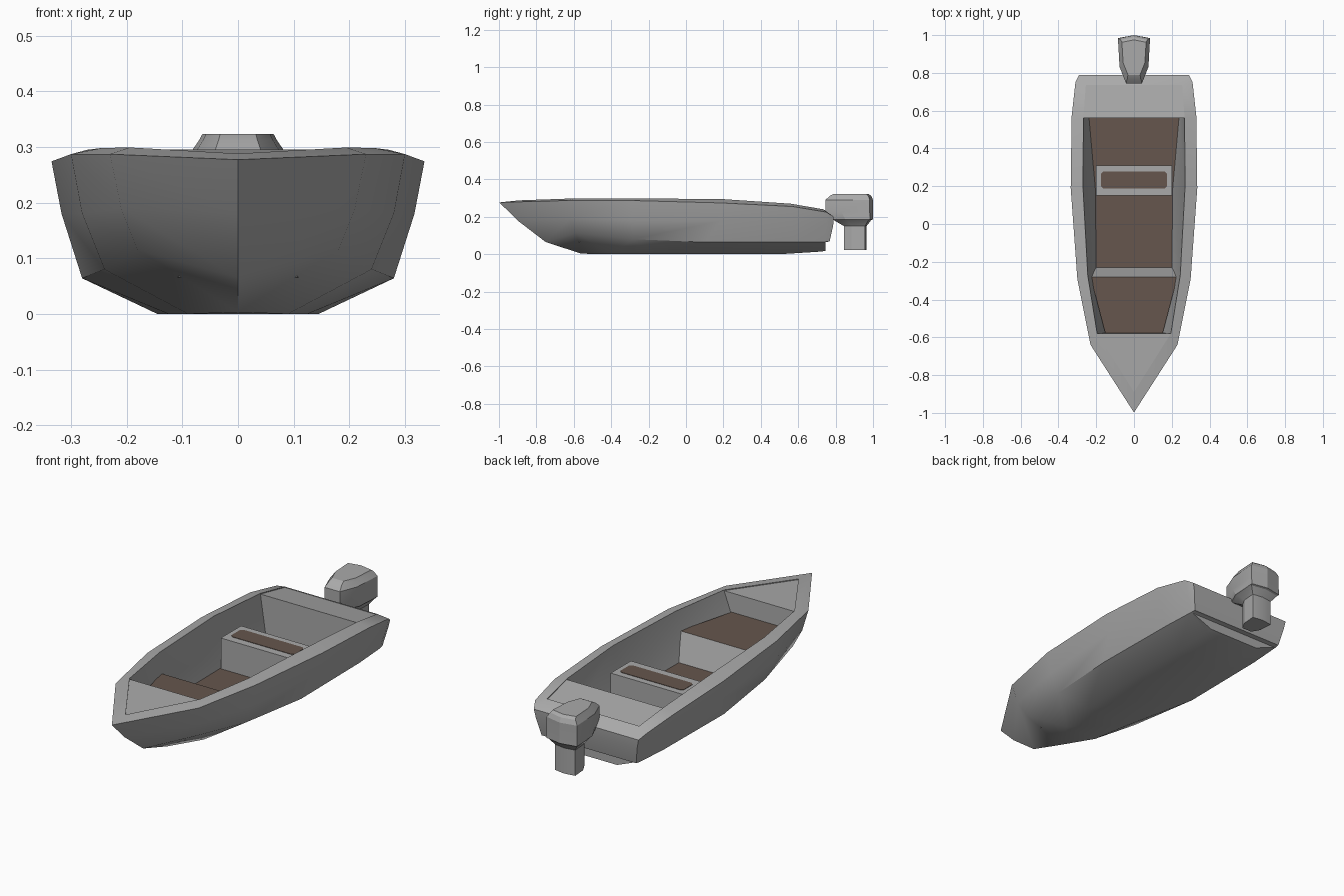
import bpy, bmesh, math

cube = bpy.data.objects.get("Cube")
if cube:
    bpy.data.objects.remove(cube, do_unlink=True)


def material(name, rgb):
    m = bpy.data.materials.new(name)
    m.use_nodes = True
    m.diffuse_color = (*rgb, 1)
    m.node_tree.nodes["Principled BSDF"].inputs["Base Color"].default_value = (*rgb, 1)
    return m


GREY = material("painted_grey", (0.4, 0.4, 0.4))
BROWN = material("brown_lining", (0.132, 0.094, 0.075))


def finish(bm, name, mats, smooth=None):
    bmesh.ops.remove_doubles(bm, verts=bm.verts, dist=0.0005)
    bmesh.ops.recalc_face_normals(bm, faces=bm.faces)
    me = bpy.data.meshes.new(name)
    bm.to_mesh(me)
    bm.free()
    ob = bpy.data.objects.new(name, me)
    bpy.context.collection.objects.link(ob)
    for m in mats:
        me.materials.append(m)
    if smooth:
        bpy.ops.object.select_all(action="DESELECT")
        ob.select_set(True)
        bpy.context.view_layer.objects.active = ob
        bpy.ops.object.shade_smooth_by_angle(angle=math.radians(smooth))
    return ob


def face(bm, pts, mat=0):
    # skip repeated corners so that pointed ends become triangles
    unique = [p for i, p in enumerate(pts) if p not in pts[:i]]
    if len(unique) > 2:
        bm.faces.new([bm.verts.new(p) for p in unique]).material_index = mat


def flip(p):
    return (-p[0] if p[0] else 0, p[1], p[2])


def span(bm, a, b, mat=0):
    # panel across the boat between two mirrored pairs of points
    face(bm, [a, flip(a), flip(b), b], mat)


def skin(bm, line_a, line_b):
    # strip along both sides between two lengthwise lines
    for i in range(len(line_a) - 1):
        quad = [line_a[i], line_a[i + 1], line_b[i + 1], line_b[i]]
        face(bm, quad)
        face(bm, [flip(p) for p in quad])


# Hull: lengthwise lines from bow to stern, half width only
bottom = [(0, -.56, .003), (.09, -.4, 0), (.125, -.2, 0), (.145, .19, 0),
          (.145, .5, 0), (.14, .72, .014), (.14, .745, .018)]
chine = [(0, -.75, .065), (.18, -.59, .115), (.24, -.28, .08), (.28, .1, .064),
         (.275, .57, .064), (.265, .74, .066), (.262, .768, .068)]
waist = [(0, -.9, .18), (.21, -.62, .19), (.28, -.29, .18), (.317, .19, .18),
         (.312, .57, .175), (.295, .75, .165), (.28, .787, .155)]
rim = [(0, -.998, .277), (.23, -.64, .287), (.3, -.29, .287), (.335, .19, .274),
       (.33, .57, .255), (.31, .75, .225), (.29, .79, .2)]
lip = [(0, -.89, .288), (.195, -.58, .299), (.245, -.27, .298), (.27, .19, .295),
       (.268, .56, .27), (.255, .735, .24), (.255, .735, .24)]
recess = [(x, y, z - .004) for x, y, z in lip]
floor = [(.105, -.575, .065), (.2, -.25, .067), (.205, .19, .067), (.238, .56, .067)]
# the bottom is set in under a small ledge at the stern
ledge = chine[:-1] + [(.255, .745, .064)]

bm = bmesh.new()
lines = [bottom, ledge, chine, waist, rim, lip, recess]
for a, b in zip(lines, lines[1:]):
    skin(bm, a, b)
    # transom, stern cap and the small drop to the stern deck
    span(bm, a[-1], b[-1])
for a, b in zip(bottom, bottom[1:]):
    span(bm, a, b)
# decks, cockpit walls, bulkheads and floor
span(bm, recess[0], recess[1])
span(bm, recess[4], recess[5])
skin(bm, recess[1:5], floor)
span(bm, recess[1], floor[0])
span(bm, recess[4], floor[3])
for a, b in zip(floor, floor[1:]):
    span(bm, a, b, 1)
finish(bm, "hull", [GREY, BROWN], 35)

# Raised front platform with a sloping step
bm = bmesh.new()
tread = (.23, -.28, .2)
span(bm, (.152, -.578, .2), tread, 1)
span(bm, tread, (.203, -.23, .067))
finish(bm, "front_platform", [GREY, BROWN])


def prism(name, outline, z0, z1, mat):
    bm = bmesh.new()
    base = bm.faces.new([bm.verts.new((x, y, z0)) for x, y in outline])
    new = bmesh.ops.extrude_face_region(bm, geom=[base])["geom"]
    bmesh.ops.translate(bm, vec=(0, 0, z1 - z0),
                        verts=[g for g in new if isinstance(g, bmesh.types.BMVert)])
    return finish(bm, name, [mat])


def clipped_rectangle(cx, cy, w, d, c):
    corner = [(w - c, -d), (w, c - d), (w, d - c), (w - c, d)]
    half = [(cx + x, cy + y) for x, y in corner]
    return half + [(2 * cx - x, y) for x, y in reversed(half)]


# Bench with a flush pad
prism("bench", [(-.2, .15), (.2, .15), (.2, .31), (-.2, .31)], .06, .221, GREY)
prism("bench_pad", clipped_rectangle(0, .233, .176, .045, .012), .219, .223, BROWN)

# Outboard motor: one outline lofted from the leg up to the cowl
profile = [(.5, 0), (.9, .34), (1, .93), (0, 1), (-1, .93), (-.9, .34), (-.5, 0)]
sections = [(.022, .056, .845, .965), (.15, .056, .845, .965), (.182, .08, .79, .99),
            (.186, .085, .775, 1), (.225, .085, .745, 1), (.29, .085, .745, 1),
            (.312, .07, .77, .99), (.323, .064, .79, .975)]
bm = bmesh.new()
rings = [[bm.verts.new((x * w, y0 + t * (y1 - y0), z)) for x, t in profile]
         for z, w, y0, y1 in sections]
n = len(profile)
for a, b in zip(rings, rings[1:]):
    for i in range(n):
        j = (i + 1) % n
        bm.faces.new([a[i], a[j], b[j], b[i]])
bm.faces.new(rings[0])
bm.faces.new(rings[-1])
finish(bm, "outboard_motor", [GREY], 20)
